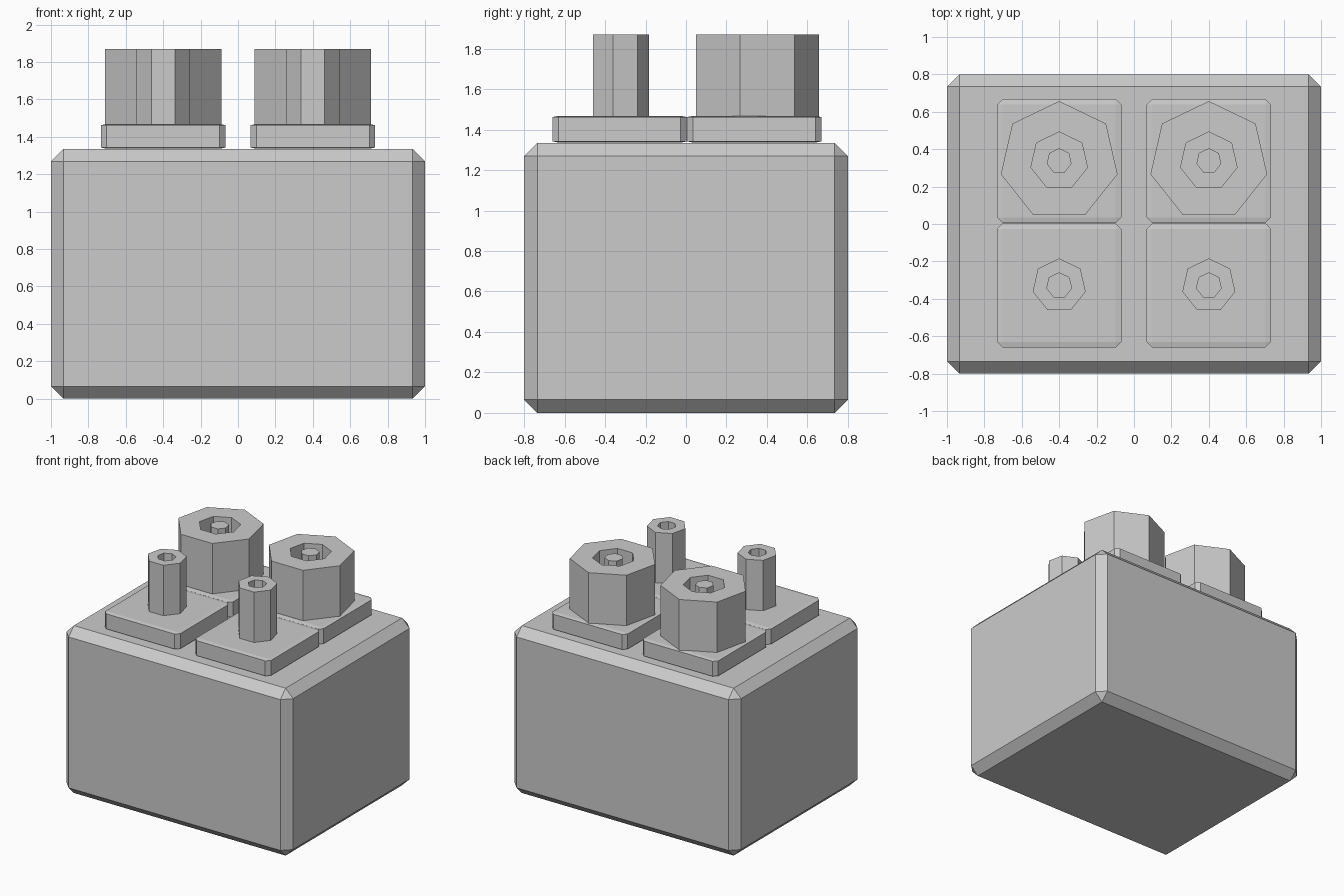
import bpy, bmesh, math

if "Cube" in bpy.data.objects:
    bpy.data.objects.remove(bpy.data.objects["Cube"])

grey = bpy.data.materials.new("light_grey")
grey.diffuse_color = (0.6, 0.6, 0.6, 1)
grey.use_nodes = True
grey.node_tree.nodes["Principled BSDF"].inputs["Base Color"].default_value = grey.diffuse_color


def finish(bm, name):
    bmesh.ops.recalc_face_normals(bm, faces=bm.faces[:])
    mesh = bpy.data.meshes.new(name)
    bm.to_mesh(mesh)
    bm.free()
    mesh.materials.append(grey)
    obj = bpy.data.objects.new(name, mesh)
    bpy.context.collection.objects.link(obj)


def chamfered_box(name, centre, size, chamfer):
    """Box with chamfers given per axis."""
    bm = bmesh.new()
    # One quad per side, each shrunk by the chamfer; the hull fills the chamfers
    for axis in range(3):
        for sx in (-1, 1):
            for sy in (-1, 1):
                for sz in (-1, 1):
                    p = []
                    for i, s in enumerate((sx, sy, sz)):
                        half = size[i] / 2 - (0 if i == axis else chamfer[i])
                        p.append(centre[i] + s * half)
                    bm.verts.new(p)
    bmesh.ops.convex_hull(bm, input=bm.verts[:])
    bmesh.ops.dissolve_limit(bm, angle_limit=0.01, verts=bm.verts[:], edges=bm.edges[:])
    finish(bm, name)


def lathe(name, x, y, profile, sides=7):
    """Seven-sided solid through (radius, z) rings, capped at both ends."""
    bm = bmesh.new()
    rings = []
    for r, z in profile:
        rings.append([bm.verts.new((x + r * math.cos(math.pi / 2 + math.tau * i / sides),
                                    y + r * math.sin(math.pi / 2 + math.tau * i / sides), z))
                      for i in range(sides)])
    for a, b in zip(rings, rings[1:]):
        for i in range(sides):
            j = (i + 1) % sides
            bm.faces.new((a[i], a[j], b[j], b[i]))
    bm.faces.new(rings[0])
    bm.faces.new(rings[-1])
    finish(bm, name)


# Main block
chamfered_box("body", (0, 0, 0.667), (2, 1.6, 1.335), (0.066, 0.066, 0.066))

BASE, TOP, FLOOR = 1.46, 1.87, 1.57
for side, x in (("left", -0.4), ("right", 0.4)):
    # Square mounting plates
    for row, y in (("front", -0.328), ("back", 0.337)):
        chamfered_box(f"{side}_{row}_plate", (x, y, 1.402), (0.664, 0.664, 0.132),
                      (0.03, 0.03, 0.006))
    # Wide socket with a pin in its hole
    lathe(f"{side}_wide_socket", x, 0.337,
          [(0.32, BASE), (0.32, TOP), (0.155, TOP), (0.155, FLOOR),
           (0.068, FLOOR), (0.068, TOP)])
    # Narrow hollow post
    lathe(f"{side}_narrow_post", x, -0.329,
          [(0.145, BASE), (0.145, TOP), (0.068, TOP), (0.068, FLOOR)])
